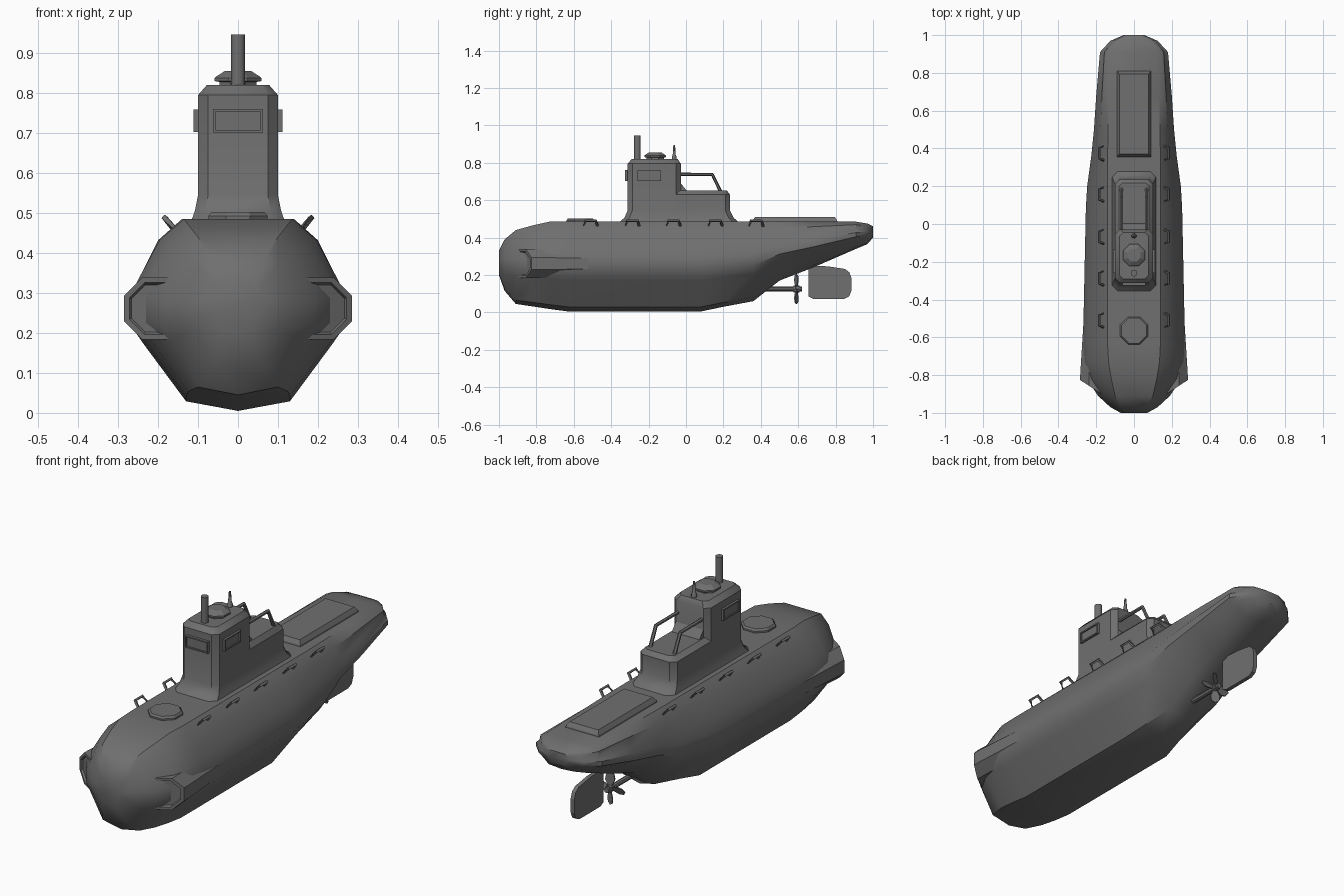
import bpy, bmesh, math
from mathutils import Vector

if "Cube" in bpy.data.objects:
    bpy.data.objects.remove(bpy.data.objects["Cube"])

grey = bpy.data.materials.new("hull grey")
grey.diffuse_color = (0.16, 0.16, 0.16, 1)
grey.use_nodes = True
grey.node_tree.nodes["Principled BSDF"].inputs["Base Color"].default_value = grey.diffuse_color


def finish(name, bm, angle=None):
    bmesh.ops.recalc_face_normals(bm, faces=bm.faces)
    me = bpy.data.meshes.new(name)
    bm.to_mesh(me)
    bm.free()
    me.materials.append(grey)
    ob = bpy.data.objects.new(name, me)
    bpy.context.collection.objects.link(ob)
    if angle:
        bpy.ops.object.select_all(action='DESELECT')
        ob.select_set(True)
        bpy.context.view_layer.objects.active = ob
        bpy.ops.object.shade_smooth_by_angle(angle=math.radians(angle))
    return ob


def loft(name, rings, angle=None):
    """Skin closed rings of equal length and cap both ends."""
    bm = bmesh.new()
    vs = [[bm.verts.new(p) for p in r] for r in rings]
    n = len(vs[0])
    for a, b in zip(vs, vs[1:]):
        for i in range(n):
            bm.faces.new((a[i], a[(i + 1) % n], b[(i + 1) % n], b[i]))
    bm.faces.new(vs[0])
    bm.faces.new(vs[-1])
    return finish(name, bm, angle)


def lathe(name, x, y, profile, n=8, angle=None):
    """Upright turned part from (radius, z) pairs."""
    t = [2 * math.pi * (i + 0.5) / n for i in range(n)]
    return loft(name, [[(x + r * math.cos(a), y + r * math.sin(a), z) for a in t]
                       for r, z in profile], angle)


def chamfered(hx, y0, y1, c, z):
    """Rectangle with cut corners at height z."""
    return [(-hx + c, y0, z), (hx - c, y0, z), (hx, y0 + c, z), (hx, y1 - c, z),
            (hx - c, y1, z), (-hx + c, y1, z), (-hx, y1 - c, z), (-hx, y0 + c, z)]


def tube(name, pts, r, n=6):
    """Bent rod through a list of points, mitred at the bends."""
    pts = [Vector(p) for p in pts]
    rings = []
    for i, p in enumerate(pts):
        d0 = (p - pts[max(i - 1, 0)]).normalized()
        d1 = (pts[min(i + 1, len(pts) - 1)] - p).normalized()
        d = (d0 + d1).normalized()
        ref = Vector((1, 0, 0)) if abs(d.x) < 0.5 else Vector((0, 1, 0))
        u = d.cross(ref).normalized()
        v = d.cross(u)
        rings.append([p + r * (u * math.cos(2 * math.pi * k / n) + v * math.sin(2 * math.pi * k / n))
                      for k in range(n)])
    return loft(name, rings, 40)


def framed_plate(name, centre, u, v, out, hu, hv, depth):
    """Window plate with a raised rim and sunken pane."""
    c, u, v, o = Vector(centre), Vector(u), Vector(v), Vector(out)
    rings = [[c + u * a * hu * s + v * b * (hv - hu * (1 - s)) + o * d
              for a, b in ((-1, -1), (1, -1), (1, 1), (-1, 1))]
             for s, d in ((1, -0.02), (1, depth), (0.9, depth), (0.9, depth - 0.006))]
    return loft(name, rings)


# Hull: y, bottom, top, half beam, keel half width, deck half width
stations = [
    (-1.00, 0.20, 0.33, 0.07, 0.035, 0.04),
    (-0.97, 0.115, 0.39, 0.125, 0.06, 0.07),
    (-0.91, 0.045, 0.44, 0.19, 0.10, 0.10),
    (-0.82, 0.032, 0.465, 0.25, 0.125, 0.12),
    (-0.73, 0.018, 0.485, 0.268, 0.13, 0.135),
    (-0.63, 0.005, 0.485, 0.270, 0.13, 0.14),
    (0.08, 0.005, 0.485, 0.255, 0.13, 0.14),
    (0.20, 0.03, 0.485, 0.248, 0.11, 0.14),
    (0.36, 0.06, 0.485, 0.226, 0.085, 0.14),
    (0.50, 0.17, 0.485, 0.212, 0.07, 0.137),
    (0.68, 0.24, 0.485, 0.20, 0.08, 0.133),
    (0.91, 0.34, 0.485, 0.18, 0.09, 0.125),
    (0.97, 0.365, 0.475, 0.125, 0.07, 0.085),
    (1.00, 0.40, 0.46, 0.055, 0.03, 0.04)]


def section(y, zb, zt, w, kw, dw):
    h = zt - zb
    half = [(kw, 0.05), (max(0.87 * w, kw), 0.345), (w, 0.45), (w, 0.60),
            (0.9 * w, 0.71), (0.35 * w + 0.75 * dw, 0.89), (dw, 1)]
    right = [(x, y, zb + f * h) for x, f in half]
    return [(0, y, zb)] + right + [(0, y, zt)] + [(-x, a, b) for x, a, b in reversed(right)]


loft("hull", [section(*s) for s in stations], 35)

# Bow port housings: slanted octagons fading back into the hull sides
octagon = [(math.cos(a), math.sin(a)) for a in
           [math.pi / 8 + k * math.pi / 4 for k in range(8)]]
for side, label in ((1, "right"), (-1, "left")):
    def slanted(r, back):
        return [(side * (0.207 + r * c), -0.877 + 0.65 * r * c + back, 0.261 + r * s)
                for c, s in octagon]
    tail = [(side * (0.18 + 0.08 * c), -0.3, 0.261 + 0.07 * s) for c, s in octagon]
    loft("bow_port_" + label,
         [tail, slanted(0.084, 0.03), slanted(0.084, 0.0), slanted(0.07, 0.0),
          slanted(0.064, 0.012)], 30)

# Conning tower and its lower aft step, both flared at the foot
loft("tower", [chamfered(*r) for r in (
    (0.117, -0.36, 0.0, 0.03, 0.48), (0.108, -0.33, -0.02, 0.027, 0.505),
    (0.1, -0.312, -0.028, 0.025, 0.545), (0.1, -0.312, -0.028, 0.025, 0.795),
    (0.078, -0.29, -0.045, 0.02, 0.82))], 35)
loft("tower_step", [chamfered(*r) for r in (
    (0.117, -0.2, 0.285, 0.03, 0.48), (0.108, -0.2, 0.255, 0.027, 0.505),
    (0.1, -0.2, 0.235, 0.025, 0.545), (0.1, -0.2, 0.235, 0.025, 0.63),
    (0.08, -0.2, 0.218, 0.02, 0.652))], 35)
loft("step_fillet", [[(x, -0.05, 0.64), (x, 0.01, 0.64), (x, 0.0, 0.656),
                      (x, -0.028, 0.69), (x, -0.05, 0.69)] for x in (-0.075, 0.075)])

# Tower windows
framed_plate("front_window", (0, -0.312, 0.731), (1, 0, 0), (0, 0, 1), (0, -1, 0), 0.062, 0.029, 0.013)
for s in (1, -1):
    framed_plate("side_window", (s * 0.1, -0.197, 0.731), (0, 1, 0), (0, 0, 1), (s, 0, 0),
                 0.063, 0.028, 0.011)

# Tower roof: hatch, periscope, aerial
lathe("tower_hatch", 0, -0.165, [(0.05, 0.815), (0.05, 0.828), (0.063, 0.83), (0.063, 0.838),
                                 (0.058, 0.842), (0.036, 0.855)])
lathe("periscope", 0, -0.26, [(0.018, 0.81), (0.018, 0.946)], 10, 40)
lathe("aerial", 0, -0.063, [(0.013, 0.80), (0.013, 0.835), (0.009, 0.84), (0.005, 0.895)], 8, 40)

# Railings behind the tower
for s in (1, -1):
    tube("railing", [(s * 0.066, -0.04, 0.738), (s * 0.066, 0.14, 0.738),
                     (s * 0.066, 0.188, 0.64)], 0.009)

# Deck hatch and aft deck box
lathe("deck_hatch", 0, -0.565, [(0.08, 0.475), (0.08, 0.493), (0.072, 0.502)])
loft("deck_box", [[(-x, a, z), (x, a, z), (x, b, z), (-x, b, z)] for x, a, b, z in (
    (0.092, 0.355, 0.81, 0.48), (0.09, 0.357, 0.808, 0.492), (0.078, 0.37, 0.795, 0.511))])

# Deck-edge grab handles
for s in (1, -1):
    for y in (0.375, 0.157, -0.067, -0.287, -0.51):
        tube("grab_handle", [(s * 0.153, y - 0.04, 0.452), (s * 0.184, y - 0.028, 0.489),
                             (s * 0.184, y + 0.028, 0.489), (s * 0.153, y + 0.04, 0.452)],
             0.008, 4)

# Propeller shaft, hub and blades
tube("propeller_shaft", [(0, 0.38, 0.125), (0, 0.62, 0.125)], 0.013, 8)
tube("propeller_hub", [(0, 0.575, 0.125), (0, 0.607, 0.125)], 0.018, 8)
outline = [(-0.007, 0.01), (-0.02, 0.045), (-0.016, 0.07), (0, 0.08),
           (0.016, 0.07), (0.02, 0.045), (0.007, 0.01)]
for k in range(4):
    a = k * math.pi / 2
    rings = []
    for t in (-0.003, 0.003):
        rings.append([(r * math.sin(a) + w * math.cos(a), 0.59 + t + 0.45 * w,
                       0.125 + r * math.cos(a) - w * math.sin(a)) for w, r in outline])
    loft("propeller_blade", rings)

# Rudder with rounded trailing corners
rudder = [(0.656, 0.24), (0.665, 0.25), (0.76, 0.246), (0.85, 0.232), (0.873, 0.215),
          (0.884, 0.185), (0.884, 0.115), (0.872, 0.085), (0.845, 0.072), (0.68, 0.072),
          (0.656, 0.085)]
loft("rudder", [[(x, y, z) for y, z in rudder] for x in (-0.01, 0.01)])
